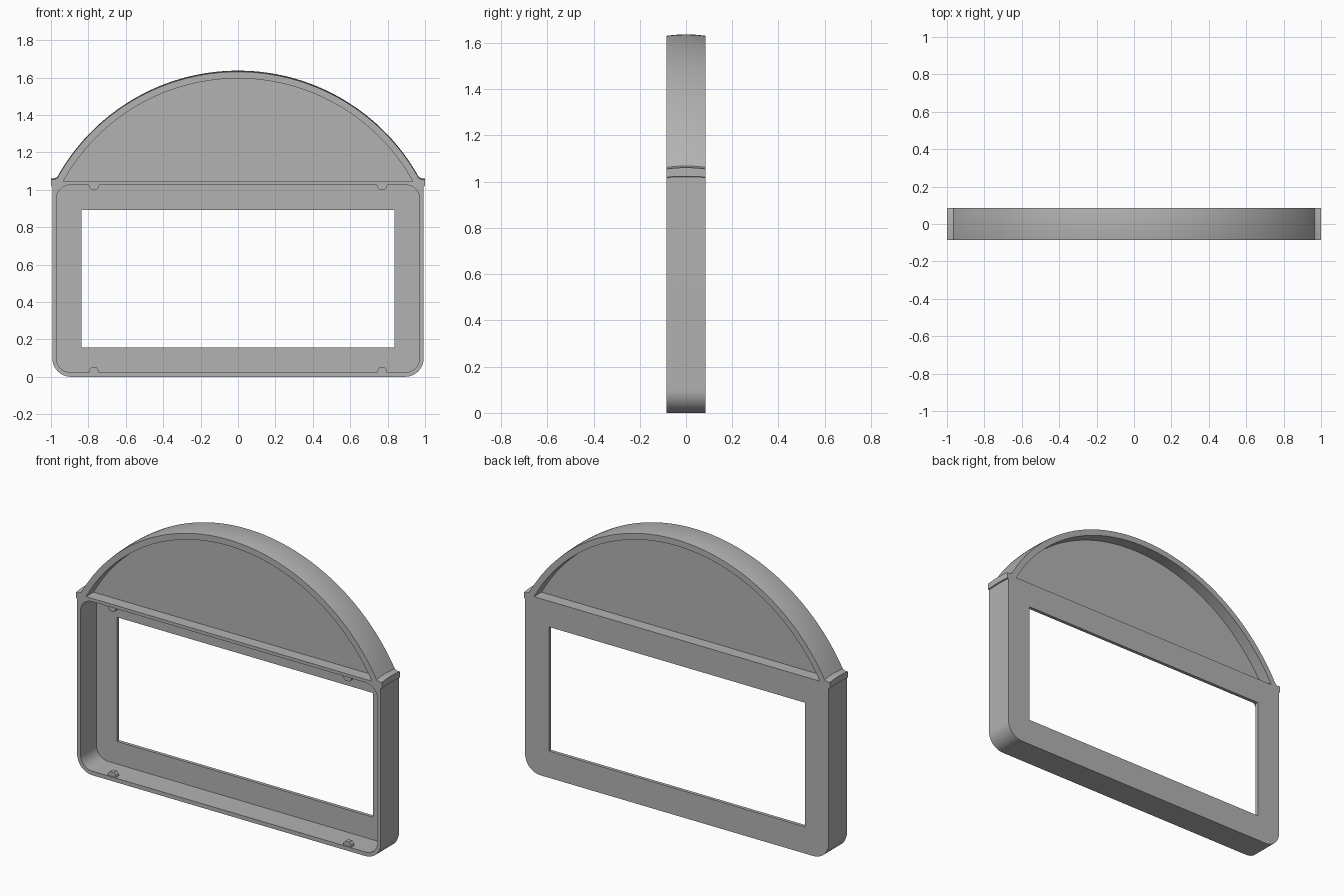
import bpy, bmesh, math

cube = bpy.data.objects.get("Cube")
if cube:
    bpy.data.objects.remove(cube, do_unlink=True)

HALF = 0.085                      # half depth of the frame
ARC_Z, OUTER_R, INNER_R = 0.526, 1.105, 1.069

grey = bpy.data.materials.new("plain grey")
grey.use_nodes = True
grey.diffuse_color = (0.45, 0.45, 0.45, 1)
grey.node_tree.nodes["Principled BSDF"].inputs["Base Color"].default_value = (0.45, 0.45, 0.45, 1)


def arc(cx, cz, r, start, end, steps):
    """Points on a circular arc in the x-z plane, angles in degrees."""
    angles = [math.radians(start + (end - start) * i / steps) for i in range(steps + 1)]
    return [(cx + r * math.cos(a), cz + r * math.sin(a)) for a in angles]


def rounded(hw, z0, z1, r):
    """Rounded rectangle outline."""
    return (arc(r - hw, z0 + r, r, 180, 270, 10) + arc(hw - r, z0 + r, r, 270, 360, 10)
            + arc(hw - r, z1 - r, r, 0, 90, 10) + arc(r - hw, z1 - r, r, 90, 180, 10))


def segment(r, z0, steps):
    """Circle segment above the height z0, on the arch centre."""
    a = math.degrees(math.asin((z0 - ARC_Z) / r))
    return arc(0, ARC_Z, r, a, 180 - a, steps)


def prism(name, outline, y0, y1, slices=1, lift=None):
    """Extrude an x-z outline along y, optionally lifting each slice."""
    bm = bmesh.new()
    rings = []
    for i in range(slices + 1):
        y = y0 + (y1 - y0) * i / slices
        rings.append([bm.verts.new((x, y, z + (lift(y, z) if lift else 0))) for x, z in outline])
    n = len(outline)
    for a, b in zip(rings, rings[1:]):
        for k in range(n):
            bm.faces.new((a[k], a[(k + 1) % n], b[(k + 1) % n], b[k]))
    bm.faces.new(rings[0])
    bm.faces.new(rings[-1])
    bmesh.ops.recalc_face_normals(bm, faces=bm.faces)
    mesh = bpy.data.meshes.new(name)
    bm.to_mesh(mesh)
    bm.free()
    mesh.materials.append(grey)
    obj = bpy.data.objects.new(name, mesh)
    bpy.context.collection.objects.link(obj)
    return obj


def activate(obj):
    bpy.ops.object.select_all(action="DESELECT")
    obj.select_set(True)
    bpy.context.view_layer.objects.active = obj


def cut(obj, outline, y0, y1):
    """Subtract a prism from the object."""
    cutter = prism("cutter", outline, y0, y1)
    cutter.hide_render = True
    mod = obj.modifiers.new("cut", "BOOLEAN")
    mod.operation, mod.solver, mod.object = "DIFFERENCE", "EXACT", cutter
    activate(obj)
    bpy.ops.object.modifier_apply(modifier=mod.name)
    bpy.data.objects.remove(cutter, do_unlink=True)


def crown(y, z):
    """Slight bulge across the depth of the arch and its side lips."""
    if z < 1.01:
        return 0
    return (0.003 if z < 1.04 else 0.006) * (1 - (y / HALF) ** 2)


# Body outline: rounded base, side lips, arched top
W = 0.993
body = (arc(0.1 - W, 0.1, 0.1, 180, 270, 12) + arc(W - 0.1, 0.1, 0.1, 270, 360, 12)
        + [(W, 1.018), (1, 1.02), (1, 1.055), (0.983, 1.055)]
        + segment(OUTER_R, 1.062, 96)
        + [(-0.983, 1.055), (-1, 1.055), (-1, 1.02), (-W, 1.018)])
frame = prism("arched_frame", body, -HALF, HALF, 10, crown)

# Open tray at the front, window through the back wall
cut(frame, rounded(0.971, 0.024, 1.026, 0.075), -0.2, 0.065)
cut(frame, [(-0.837, 0.158), (0.837, 0.158), (0.837, 0.892), (-0.837, 0.892)], -0.2, 0.2)

# Lunette recesses on both sides of a thin central panel
lunette = segment(INNER_R, 1.045, 96)
cut(frame, lunette, -0.2, -0.015)
cut(frame, lunette, 0.015, 0.2)

activate(frame)
bpy.ops.object.shade_smooth_by_angle(angle=math.radians(30))

# Small retaining clips inside the tray rim
for side, sx in (("left", 1), ("right", -1)):
    for level, z, dz in (("lower", 0.02, 1), ("upper", 1.03, -1)):
        clip = [(sx * 0.77 + x, z + dz * h) for x, h in
                ((-0.028, 0), (-0.024, 0.018), (-0.013, 0.031),
                 (0.013, 0.031), (0.024, 0.018), (0.028, 0))]
        prism(f"{level}_{side}_clip", clip, -0.078, -0.052)
